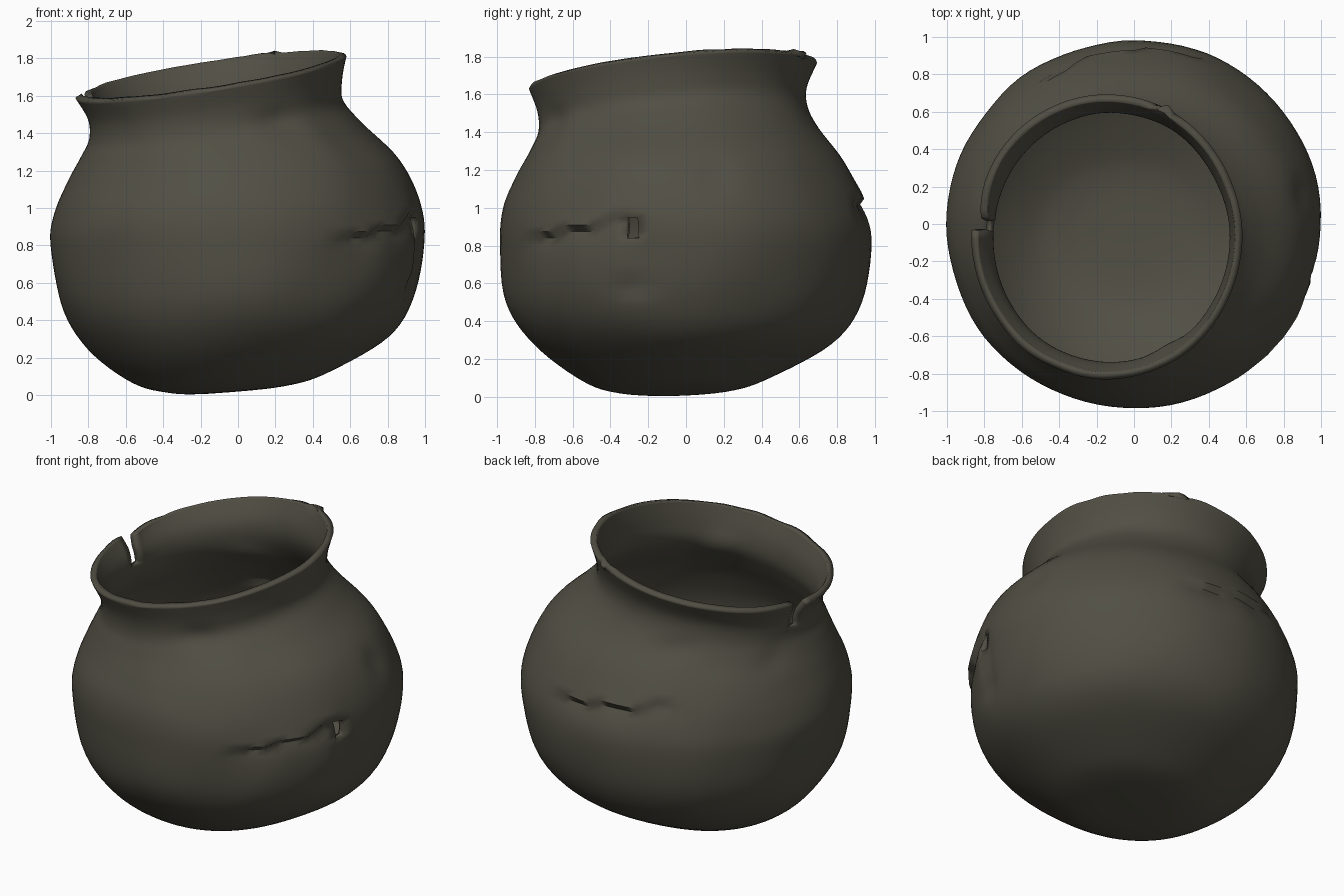
import bpy, bmesh, math
from mathutils import Vector, noise

if "Cube" in bpy.data.objects:
    bpy.data.objects.remove(bpy.data.objects["Cube"])

SEG, SUB = 96, 6
# ring profile: centre x, centre y, height, radius x, radius y, tilt along x, tilt along y
RINGS = [
    (-.18, -.08, .005, .01, .01, .06, .02),
    (-.06, -.06, .028, .30, .30, .06, .02),
    (-.03, -.05, .095, .53, .50, .06, .02),
    (.00, -.02, .28, .805, .79, .04, .00),
    (.00, -.01, .50, .945, .94, .02, .00),
    (.00, .00, .80, 1.0, .985, .00, .00),
    (.00, -.01, 1.00, .975, .96, .02, .01),
    (-.02, -.03, 1.20, .89, .87, .06, .04),
    (-.09, -.06, 1.36, .755, .765, .12, .07),
    (-.12, -.07, 1.47, .68, .715, .15, .09),
    (-.125, -.075, 1.58, .68, .715, .155, .09),
    (-.145, -.07, 1.70, .725, .76, .155, .09),
]
N = (len(RINGS) - 1) * SUB + 1
NOTCH = math.radians(176)
NOTCH_COL = int(NOTCH / math.tau * SEG)
NOTCH_MID = (NOTCH_COL + .5) / SEG * math.tau
NOTCH_ROW = N - 1 - int(1.6 * SUB)


def spline(t):
    """Smooth ring values at profile position t."""
    i = min(int(t), len(RINGS) - 2)
    f = t - i
    p = [RINGS[max(0, min(len(RINGS) - 1, i + k))] for k in (-1, 0, 1, 2)]
    return [.5 * (2 * b + (c - a) * f + (2 * a - 5 * b + 4 * c - d) * f * f
                  + (3 * b - a - 3 * c + d) * f ** 3) for a, b, c, d in zip(*p)]


def bell(x, width):
    return math.exp(-(x / width) ** 2)


def crack(deg, z, d0, d1, z0, z1, depth):
    """Sunken ledge under a sideways crack between two angles."""
    f = (deg - d0) / (d1 - d0)
    if not 0 < f < 1:
        return 0
    line = z0 + (z1 - z0) * f + .02 * math.sin(f * 17)
    fade = math.sin(math.pi * f) ** .5
    drop = line - z
    return fade * (-depth * math.exp(-drop / .09) if drop > 0 else .012 * math.exp(drop / .07))


def wear(deg, z, x, y):
    """Radial change from cracks, dents and handmade unevenness."""
    r = crack(deg, z, -60, -14, .83, .95, .045)
    r += crack(deg, z, 68, 122, 1.0, 1.12, .045)
    if deg > -18:                                   # upright crack on the right
        r -= .04 * math.exp(-(deg + 18) / 6) * bell(z - .74, .2)
    for d, h, wd, wh, depth in ((11, 1.17, 5, .09, .025), (-62, 1.46, 9, .08, .03),
                                (-48, 1.35, 7, .1, -.015), (110, 1.4, 10, .06, .02),
                                (160, 1.3, 8, .07, .02), (-17, .58, 6, .05, .025)):
        r -= depth * bell(deg - d, wd) * bell(z - h, wh)
    return r + .012 * noise.noise(Vector((x * 2.6, y * 2.6, z * 2.6)))


bm = bmesh.new()
rows = []
for j in range(N):
    cx, cy, h, rx, ry, tx, ty = spline(j / SUB)
    open_up = max(0, (j - NOTCH_ROW) / (N - 1 - NOTCH_ROW))
    row = []
    for i in range(SEG):
        a = i / SEG * math.tau
        d = a - NOTCH_MID
        near = math.exp(-abs(d) / .25)
        s = 1
        if j >= NOTCH_ROW:                          # spread the broken rim apart
            a += math.copysign((.045 * open_up - .025) * near, d)
            if d < 0:
                s -= .07 * near * open_up
        x, y = rx * math.cos(a) * s, ry * math.sin(a) * s
        z = h + tx * x + ty * y
        deg = math.degrees(math.atan2(y, x))
        k = 1 + wear(deg, z, x, y) * min(1, j / 12)
        if j == N - 1:                              # chipped rim edge
            z += .012 * noise.noise(Vector((x * 6, y * 6, 3))) - .03 * bell(deg - 66, 3)
        row.append(bm.verts.new((cx + x * k, cy + y * k, max(0, z))))
    rows.append(row)

# pot wall, left open at the rim notch and the small hole
for j in range(N - 1):
    for i in range(SEG):
        if i == NOTCH_COL and j >= NOTCH_ROW:
            continue
        n = (i + 1) % SEG
        quad = (rows[j][i], rows[j][n], rows[j + 1][n], rows[j + 1][i])
        mid = sum((v.co for v in quad), Vector()) / 4
        deg = math.degrees(math.atan2(mid.y, mid.x))
        if -18.5 < deg < -14 and .85 < mid.z < .94:
            continue
        bm.faces.new(quad)
bm.faces.new(rows[0][::-1])
bmesh.ops.recalc_face_normals(bm, faces=bm.faces)

mesh = bpy.data.meshes.new("pot")
bm.to_mesh(mesh)
bm.free()
pot = bpy.data.objects.new("pot", mesh)
bpy.context.collection.objects.link(pot)

clay = bpy.data.materials.new("dark_olive_clay")
clay.diffuse_color = (.083, .079, .058, 1)
clay.use_nodes = True
clay.node_tree.nodes["Principled BSDF"].inputs["Base Color"].default_value = clay.diffuse_color
mesh.materials.append(clay)

# wall thickness towards the inside
wall = pot.modifiers.new("wall", "SOLIDIFY")
wall.thickness = .04
wall.offset = -1

bpy.context.view_layer.objects.active = pot
pot.select_set(True)
bpy.ops.object.shade_smooth_by_angle(angle=math.radians(50))
